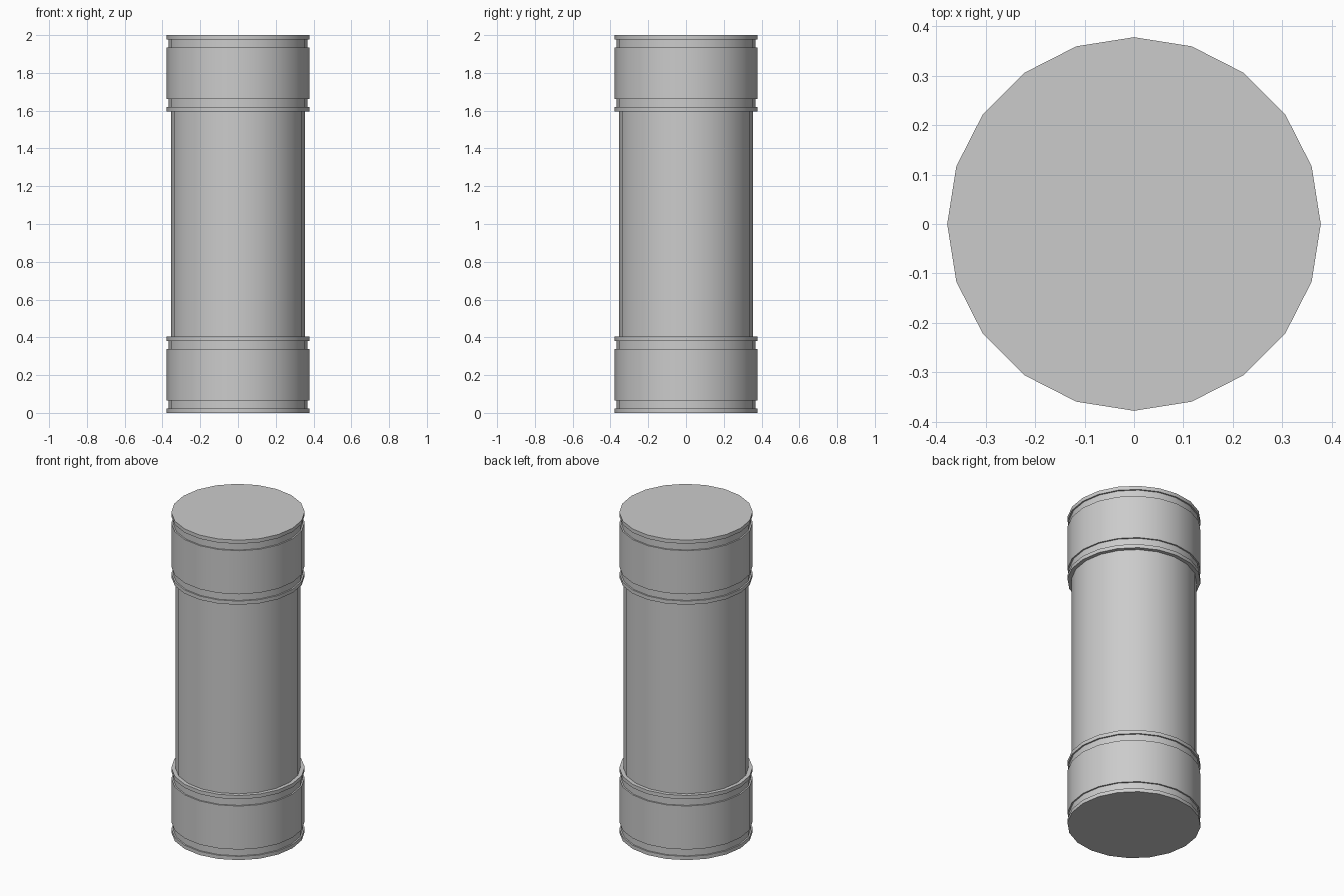
import bpy, bmesh
from math import cos, sin, pi, radians

if "Cube" in bpy.data.objects:
    bpy.data.objects.remove(bpy.data.objects["Cube"])

SIDES = 20


def lathe(name, profile, closed=False):
    """Spin an (r, z) profile round z; r = 0 is a pole, closed joins the ends."""
    bm = bmesh.new()
    rings = []
    for r, z in profile:
        n = SIDES if r > 0 else 1
        rings.append([bm.verts.new((r * cos(2 * pi * i / SIDES),
                                    r * sin(2 * pi * i / SIDES), z)) for i in range(n)])
    pairs = list(zip(rings, rings[1:]))
    if closed:
        pairs.append((rings[-1], rings[0]))
    for a, b in pairs:
        for i in range(SIDES):
            j = (i + 1) % SIDES
            quad = [a[i % len(a)], a[j % len(a)], b[j % len(b)], b[i % len(b)]]
            bm.faces.new(list(dict.fromkeys(quad)))
    bmesh.ops.recalc_face_normals(bm, faces=bm.faces)
    mesh = bpy.data.meshes.new(name)
    bm.to_mesh(mesh)
    bm.free()
    obj = bpy.data.objects.new(name, mesh)
    bpy.context.collection.objects.link(obj)
    bpy.ops.object.select_all(action='DESELECT')
    obj.select_set(True)
    bpy.context.view_layer.objects.active = obj
    bpy.ops.object.shade_smooth_by_angle(angle=radians(30))
    return obj


# End cap with two square grooves, mirrored for the top
R, G = 0.378, 0.369
cap = [(0, 0), (R, 0), (R, 0.023), (G, 0.023), (G, 0.066), (R, 0.066),
       (R, 0.338), (G, 0.338), (G, 0.381), (R, 0.381), (R, 0.404), (0, 0.404)]
lathe("bottom_cap", cap)
lathe("top_cap", [(r, 2 - z) for r, z in cap])

# Thin-walled tube between the caps
lathe("tube_body", [(0.355, 0.39), (0.355, 1.61), (0.342, 1.61), (0.342, 0.39)], closed=True)
